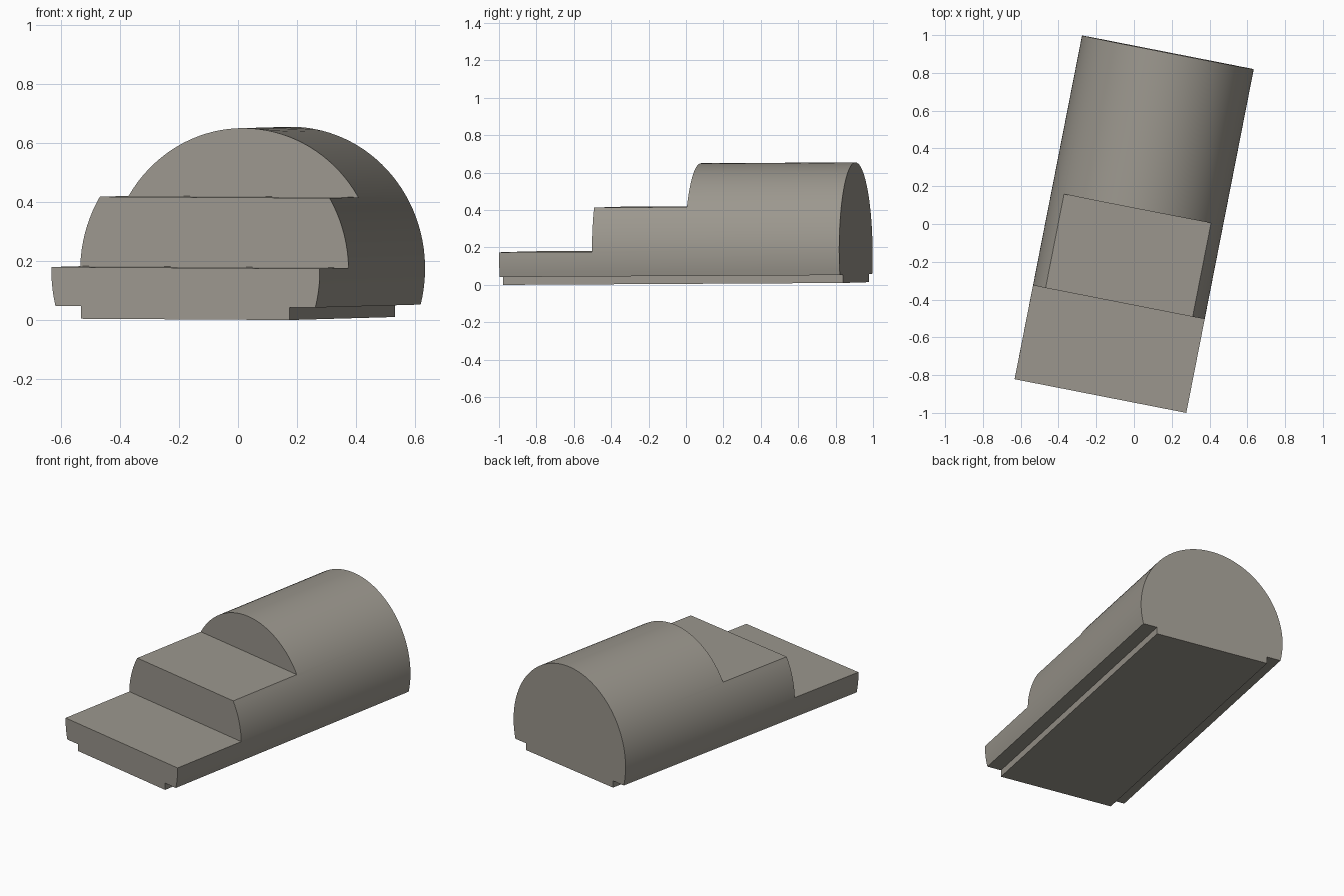
import bpy, bmesh, math
from mathutils import Matrix

if "Cube" in bpy.data.objects:
    bpy.data.objects.remove(bpy.data.objects["Cube"])

HALF_LEN = 0.927                              # half of the long axis
RX, RZ, CZ = 0.4635, 0.48, 0.17               # vault ellipse radii and centre height
BASE_Z, LEDGE_Z, BASE_W = 0.0073, 0.05, 0.36  # narrow plinth under the body

# the whole model is turned about z and very slightly tilted
PLACE = (Matrix.Rotation(math.radians(-11.1), 4, 'Z')
         @ Matrix.Rotation(0.0055, 4, 'X') @ Matrix.Rotation(0.006, 4, 'Y'))

stone = bpy.data.materials.new("warm_grey")
stone.diffuse_color = (0.33, 0.31, 0.27, 1)
stone.use_nodes = True
stone.node_tree.nodes["Principled BSDF"].inputs["Base Color"].default_value = stone.diffuse_color


def prism(name, points, move):
    """Extrude a closed outline by the vector move."""
    bm = bmesh.new()
    face = bm.faces.new([bm.verts.new(p) for p in points])
    out = bmesh.ops.extrude_face_region(bm, geom=[face])
    verts = [g for g in out["geom"] if isinstance(g, bmesh.types.BMVert)]
    bmesh.ops.translate(bm, verts=verts, vec=move)
    bmesh.ops.recalc_face_normals(bm, faces=bm.faces)
    bm.transform(PLACE)
    mesh = bpy.data.meshes.new(name)
    bm.to_mesh(mesh)
    bm.free()
    mesh.materials.append(stone)
    obj = bpy.data.objects.new(name, mesh)
    bpy.context.collection.objects.link(obj)
    return obj


# vaulted body: elliptical arch with a narrower plinth below
start = math.asin((LEDGE_Z - CZ) / RZ)
N = 64
arch = []
for i in range(N + 1):
    a = start + (math.pi - 2 * start) * i / N
    arch.append((RX * math.cos(a), CZ + RZ * math.sin(a)))
outline = arch + [(-BASE_W, LEDGE_Z), (-BASE_W, BASE_Z), (BASE_W, BASE_Z), (BASE_W, LEDGE_Z)]
body = prism("stepped_vault", [(x, -HALF_LEN, z) for x, z in outline], (0, 2 * HALF_LEN, 0))

# stair-shaped cutter that carves the two flat steps at the front
stairs = [(-1.2, 0.182), (-0.42, 0.182), (-0.42, 0.418), (0.086, 0.418), (0.086, 1), (-1.2, 1)]
cutter = prism("step_cutter", [(-1, y, z) for y, z in stairs], (2, 0, 0))
cutter.hide_render = True

cut = body.modifiers.new("steps", 'BOOLEAN')
cut.operation = 'DIFFERENCE'
cut.solver = 'EXACT'
cut.object = cutter
bpy.context.view_layer.objects.active = body
body.select_set(True)
bpy.ops.object.modifier_apply(modifier=cut.name)
bpy.data.objects.remove(cutter)

# smooth vault with crisp edges
bpy.ops.object.shade_smooth_by_angle(angle=math.radians(25))
